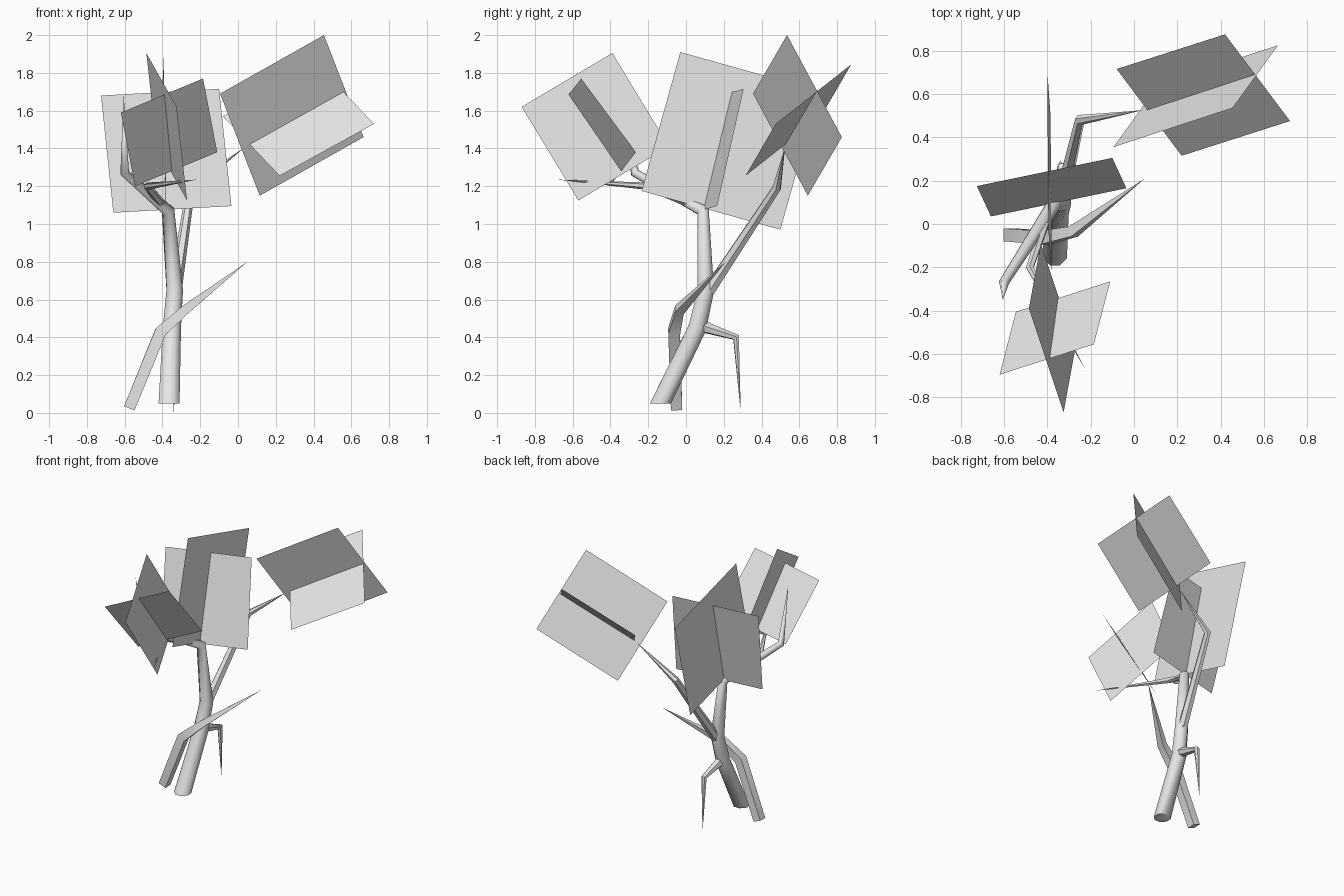
import bpy
import bmesh
import math
from mathutils import Vector

default = bpy.data.objects.get("Cube")
if default:
    bpy.data.objects.remove(default, do_unlink=True)

# One plain grey for the whole plant
grey = bpy.data.materials.new("pale_grey")
grey.use_nodes = True
colour = (0.8, 0.8, 0.8, 1.0)
grey.diffuse_color = colour
grey.node_tree.nodes["Principled BSDF"].inputs["Base Color"].default_value = colour


def add_object(name, bm):
    mesh = bpy.data.meshes.new(name)
    bm.to_mesh(mesh)
    bm.free()
    mesh.materials.append(grey)
    obj = bpy.data.objects.new(name, mesh)
    bpy.context.scene.collection.objects.link(obj)
    return obj


def limb(name, path, sides=6, flat_base=False, crease=50):
    """Tapered tube through (x, y, z, radius) points; a zero radius makes a tip."""
    bm = bmesh.new()
    points = [Vector(p[:3]) for p in path]
    radii = [p[3] for p in path]
    rings = []
    last = len(points) - 1
    side_axis = Vector((0, 1, 0))
    for i, (point, radius) in enumerate(zip(points, radii)):
        before = (point - points[max(i - 1, 0)]).normalized()
        after = (points[min(i + 1, last)] - point).normalized()
        tangent = (before + after).normalized()
        if flat_base and i == 0:
            tangent = Vector((0, 0, 1))
        # carry the cross-section along the path without twisting
        u = (side_axis - tangent * side_axis.dot(tangent)).normalized()
        v = tangent.cross(u)
        side_axis = u
        if radius == 0:
            rings.append([bm.verts.new(point)])
            continue
        ring = []
        for k in range(sides):
            angle = math.tau * (k + 0.5) / sides
            offset = u * math.cos(angle) + v * math.sin(angle)
            ring.append(bm.verts.new(point + offset * radius))
        rings.append(ring)
    for lower, upper in zip(rings, rings[1:]):
        for k in range(sides):
            n = (k + 1) % sides
            if len(upper) == 1:
                bm.faces.new((lower[k], lower[n], upper[0]))
            else:
                bm.faces.new((lower[k], lower[n], upper[n], upper[k]))
    bm.faces.new(list(reversed(rings[0])))
    bmesh.ops.recalc_face_normals(bm, faces=bm.faces)
    obj = add_object(name, bm)
    obj.data.shade_smooth()
    obj.data.set_sharp_from_angle(angle=math.radians(crease))
    return obj


def leaf_cards(name, *cards):
    """Crossed flat leaf planes, each from three corners in order."""
    bm = bmesh.new()
    for card in cards:
        a, b, c = (Vector(corner) for corner in card)
        bm.faces.new([bm.verts.new(p) for p in (a, b, c, a + c - b)])
    return add_object(name, bm)


# Trunk, running on into the left-leaning upper branch
limb("trunk", [
    (-0.365, -0.135, 0.05, 0.06),
    (-0.35, 0.06, 0.45, 0.052),
    (-0.335, 0.105, 0.65, 0.047),
    (-0.37, 0.09, 1.07, 0.035),
    (-0.6, -0.27, 1.27, 0.024),
    (-0.605, -0.35, 1.68, 0),
], sides=8, flat_base=True, crease=70)

# Rear branch reaching to the large leaf cluster
limb("rear_branch", [
    (-0.34, 0.09, 0.6, 0.036),
    (-0.25, 0.48, 1.19, 0.025),
    (0.04, 0.525, 1.41, 0),
])

# Thin twig under the front leaf cluster
limb("front_twig", [
    (-0.4, 0.04, 1.1, 0.024),
    (-0.48, -0.2, 1.2, 0.02),
    (-0.22, -0.68, 1.235, 0),
])

# Square-sided shoot standing beside the trunk
limb("side_shoot", [
    (-0.575, -0.05, 0.025, 0.042),
    (-0.41, -0.063, 0.43, 0.044),
    (-0.28, -0.035, 0.545, 0.034),
    (0.05, 0.21, 0.8, 0),
], sides=4, crease=30)

# Short drooping twig behind the trunk
limb("drooping_twig", [
    (-0.345, 0.08, 0.46, 0.035),
    (-0.335, 0.265, 0.4, 0.02),
    (-0.34, 0.29, 0, 0),
])

# Leaf clusters made of two crossed cards each
leaf_cards(
    "rear_leaves",
    ((-0.095, 0.355, 1.69), (0.455, 0.535, 2.0), (0.665, 0.825, 1.46)),
    ((-0.08, 0.715, 1.57), (0.42, 0.875, 1.845), (0.72, 0.475, 1.53)),
)
leaf_cards(
    "front_leaves",
    ((-0.62, -0.695, 1.59), (-0.185, -0.555, 1.77), (-0.11, -0.265, 1.38)),
    ((-0.325, -0.87, 1.62), (-0.485, -0.39, 1.905), (-0.43, -0.09, 1.41)),
)
leaf_cards(
    "middle_leaves",
    ((-0.395, -0.03, 1.91), (-0.4, 0.705, 1.705), (-0.385, 0.5, 0.97)),
    ((-0.725, 0.175, 1.68), (-0.1, 0.305, 1.715), (-0.035, 0.165, 1.095)),
)
